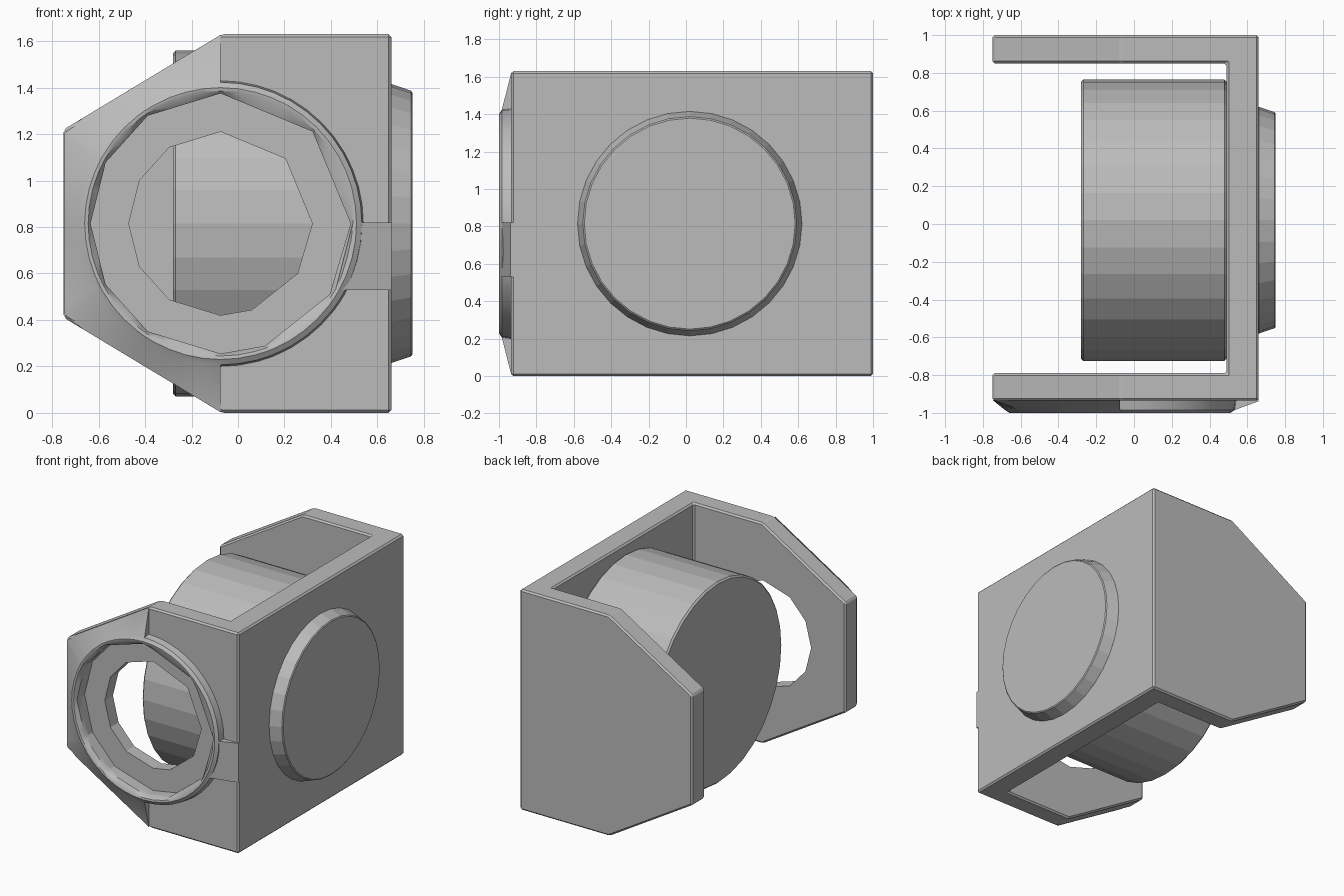
import bpy, bmesh, math
from mathutils import Matrix, Vector

if "Cube" in bpy.data.objects:
    bpy.data.objects.remove(bpy.data.objects["Cube"])

CX, CZ = -0.075, 0.815            # centre of the front opening
FRONT = -0.935                    # front face of the bracket
grey = bpy.data.materials.new("grey")
grey.diffuse_color = (0.5, 0.5, 0.5, 1)
grey.use_nodes = True
grey.node_tree.nodes["Principled BSDF"].inputs["Base Color"].default_value = grey.diffuse_color


def make(name, bm):
    bmesh.ops.recalc_face_normals(bm, faces=bm.faces)
    me = bpy.data.meshes.new(name)
    bm.to_mesh(me)
    bm.free()
    me.materials.append(grey)
    ob = bpy.data.objects.new(name, me)
    bpy.context.collection.objects.link(ob)
    return ob


def prism(name, bottom, top):
    """Solid between two matching outlines."""
    bm = bmesh.new()
    a = [bm.verts.new(p) for p in bottom]
    b = [bm.verts.new(p) for p in top]
    n = len(a)
    bm.faces.new(a)
    bm.faces.new(b)
    for i in range(n):
        bm.faces.new((a[i], a[(i + 1) % n], b[(i + 1) % n], b[i]))
    return make(name, bm)


def modify(ob, kind, **settings):
    m = ob.modifiers.new(kind, kind)
    for k, v in settings.items():
        setattr(m, k, v)
    bpy.context.view_layer.objects.active = ob
    bpy.ops.object.modifier_apply(modifier=m.name)


def boolean(ob, other, op):
    modify(ob, 'BOOLEAN', object=other, operation=op, solver='EXACT')
    bpy.data.objects.remove(other)


def drum(name, x0, x1, r0, r1, n, bevel):
    """Cylinder along x, optionally tapered."""
    bm = bmesh.new()
    mat = Matrix.Translation(((x0 + x1) / 2, 0.02, CZ)) @ Matrix.Rotation(math.pi / 2, 4, 'Y')
    bmesh.ops.create_cone(bm, cap_ends=True, segments=n, radius1=r0, radius2=r1,
                          depth=x1 - x0, matrix=mat)
    ob = make(name, bm)
    modify(ob, 'BEVEL', width=bevel, segments=1, limit_method='ANGLE', angle_limit=0.8)
    return ob


# U-shaped bracket: U plan trimmed by the side outline
plan = [(-0.75, FRONT), (0.66, FRONT), (0.66, 1), (-0.75, 1),
        (-0.75, 0.85), (0.49, 0.85), (0.49, -0.79), (-0.75, -0.79)]
side = [(-0.75, 0.41), (-0.07, 0), (0.9, 0), (0.9, 1.63), (-0.07, 1.63), (-0.75, 1.22)]
bracket = prism("bracket", [(x, y, 0) for x, y in plan], [(x, y, 1.63) for x, y in plan])
trim = prism("trim", [(x, -1.2, z) for x, z in side], [(x, 1.2, z) for x, z in side])
boolean(bracket, trim, 'INTERSECT')
modify(bracket, 'BEVEL', width=0.012, segments=1, limit_method='ANGLE', angle_limit=0.5)

# Uneven polygon opening and its stepped recess
CORNERS = [0, 45, 90, 124, 152, 180, 208, 236, 270, 290, 327, 360]


def poly_radius(deg, r):
    """Distance from centre to the polygon's edge at an angle."""
    for a, b in zip(CORNERS, CORNERS[1:]):
        if a <= deg <= b:
            half = math.radians(b - a) / 2
            return r * math.cos(half) / math.cos(math.radians(deg - a) - half)


def polar(deg, r, y):
    t = math.radians(deg)
    return Vector((CX + r * math.cos(t), y, CZ + r * math.sin(t)))


for r, back in ((0.395, -0.6), (0.56, -0.885)):
    cutter = prism("cutter", [polar(a, r, -1.2) for a in CORNERS[:-1]],
                   [polar(a, r, back) for a in CORNERS[:-1]])
    boolean(bracket, cutter, 'DIFFERENCE')


# Raised collar: stepped on the right, blended into the plate edge on the left
def outline_radius(deg):
    c, s = math.cos(math.radians(deg)), abs(math.sin(math.radians(deg)))
    slant = 0.695 / (-0.516 * c + 0.856 * s) if -0.516 * c + 0.856 * s > 0 else 9
    return min(slant, 0.672 / -c if c < -0.01 else 9)


stations = sorted(set(i * 7.5 for i in range(48)) | set(CORNERS[:-1]))
columns = []
for a in stations:
    sides = {90: (False, True), 270: (True, False)}.get(a, (90 < a < 270,))
    for left in sides:
        pr = poly_radius(a, 0.56)
        outer = outline_radius(a) if left else 0.615
        columns.append([polar(a, pr, FRONT), polar(a, pr, -0.975),
                        polar(a, max(pr + 0.008, 0.57), -0.998), polar(a, 0.585, -1),
                        polar(a, 0.608, -0.985), polar(a, outer, FRONT + 0.002)])
bm = bmesh.new()
grid = [[bm.verts.new(p) for p in col] for col in columns]
for c0, c1 in zip(grid, grid[1:] + grid[:1]):
    for i in range(5):
        bm.faces.new((c0[i], c1[i], c1[i + 1], c0[i + 1]))
bmesh.ops.remove_doubles(bm, verts=bm.verts, dist=0.0005)
collar = make("collar", bm)
bpy.ops.object.select_all(action='DESELECT')
collar.select_set(True)
bpy.context.view_layer.objects.active = collar
bpy.ops.object.shade_smooth_by_angle(angle=math.radians(35))

# Sloped tab from the collar to the wall
ramp = lambda x, z: [(x, -0.999, z), (0.66, -0.938, z), (0.66, -0.92, z), (x, -0.92, z)]
prism("collar_tab", ramp(0.42, 0.53), ramp(0.495, 0.82))

# Big drum inside and tapered disc on the outer wall
drum("inner_drum", -0.28, 0.49, 0.745, 0.745, 32, 0.012)
drum("outer_disc", 0.655, 0.75, 0.602, 0.57, 32, 0.006)
